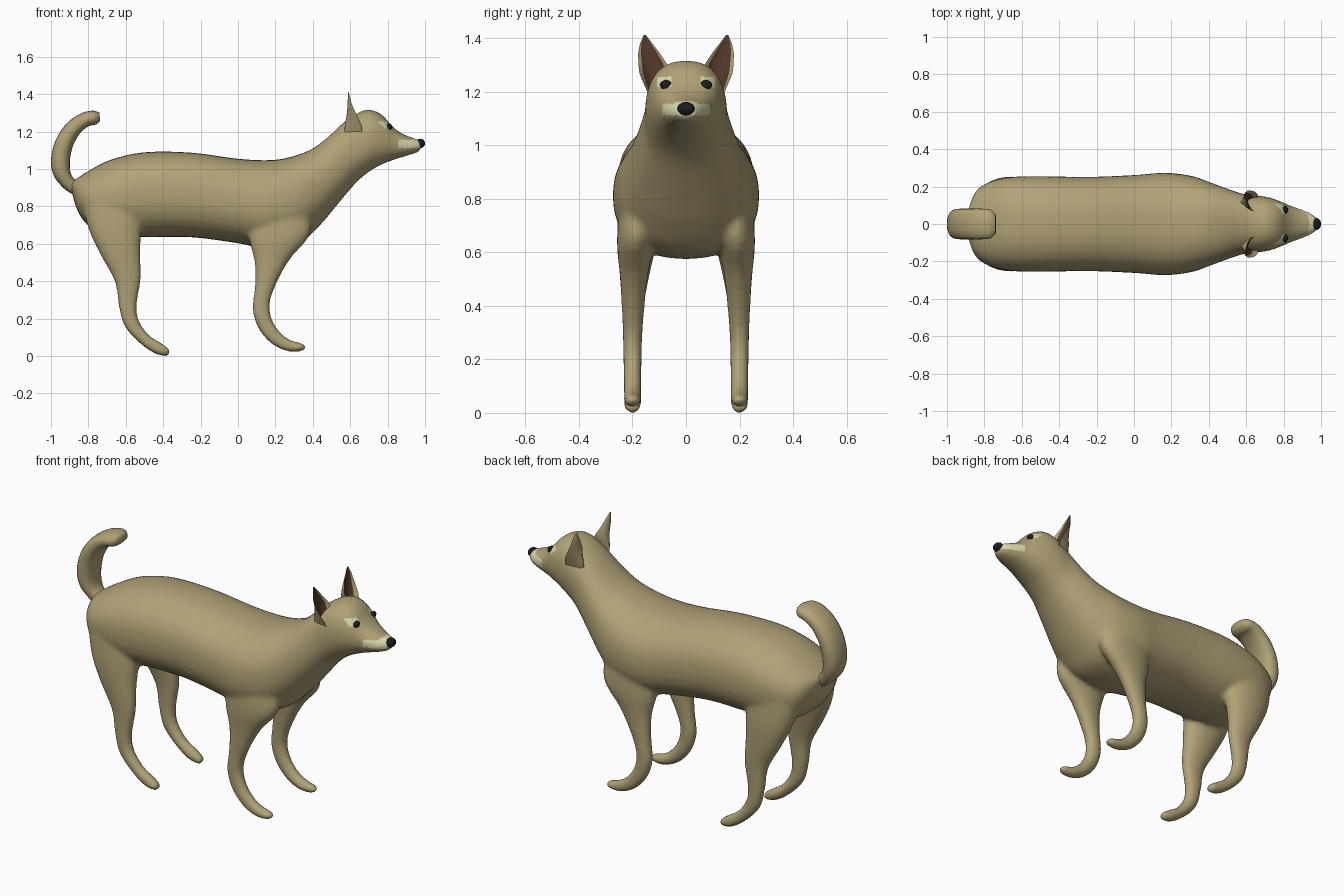
import bpy, bmesh, math
from mathutils import Vector
from mathutils.bvhtree import BVHTree


def mat(name, rgb):
    m = bpy.data.materials.new(name)
    m.diffuse_color = (*rgb, 1)
    return m


TAN = mat("tan_fur", (0.44, 0.36, 0.185))
CREAM = mat("cream_fur", (0.70, 0.70, 0.43))
BROWN = mat("inner_ear_brown", (0.085, 0.04, 0.022))
BLACK = mat("black", (0.012, 0.012, 0.014))


def add_object(name, mesh, mats):
    ob = bpy.data.objects.new(name, mesh)
    bpy.context.collection.objects.link(ob)
    if not mesh.materials:
        for m in mats:
            mesh.materials.append(m)
    return ob


def smooth_stations(st, k=4):
    """Catmull-Rom resampling of the stations."""
    out = []
    for i in range(len(st) - 1):
        p = [st[max(i - 1, 0)], st[i], st[i + 1], st[min(i + 2, len(st) - 1)]]
        for j in range(k):
            t = j / k
            out.append([0.5 * (2 * b + (c - a) * t + (2 * a - 5 * b + 4 * c - d) * t * t
                               + (3 * b - a - 3 * c + d) * t ** 3) for a, b, c, d in zip(*p)])
    return out + [list(st[-1])]


def loft(bm, stations, side=1, n=32, e=2.3):
    """Station: (ax, az, bx, bz, y centre, half width); a and b are opposite outline points."""
    rings = []
    for ax, az, bx, bz, yc, hw in smooth_stations(stations):
        mid = Vector(((ax + bx) / 2, yc * side, (az + bz) / 2))
        u = Vector(((ax - bx) / 2, 0, (az - bz) / 2))
        ring = []
        for i in range(n):
            c, s = math.cos(2 * math.pi * i / n), math.sin(2 * math.pi * i / n)
            c = math.copysign(abs(c) ** (2 / e), c)
            s = math.copysign(abs(s) ** (2 / e), s)
            ring.append(bm.verts.new(mid + u * c + Vector((0, hw * s, 0))))
        rings.append(ring)
    faces = [bm.faces.new((r[i], r[(i + 1) % n], q[(i + 1) % n], q[i]))
             for r, q in zip(rings, rings[1:]) for i in range(n)]
    faces += [bm.faces.new(rings[0]), bm.faces.new(rings[-1])]
    bmesh.ops.recalc_face_normals(bm, faces=faces)


def finish(bm, name):
    me = bpy.data.meshes.new(name)
    bm.to_mesh(me)
    bm.free()
    me.shade_smooth()
    return me


# Trunk, neck and head: top point, bottom point, y, half width
trunk = [
    (-0.89, 0.93, -0.885, 0.86, 0, 0.07), (-0.855, 0.955, -0.85, 0.76, 0, 0.165),
    (-0.79, 0.995, -0.78, 0.68, 0, 0.22), (-0.68, 1.05, -0.66, 0.64, 0, 0.25),
    (-0.50, 1.09, -0.50, 0.635, 0, 0.256), (-0.25, 1.088, -0.25, 0.635, 0, 0.252),
    (0.0, 1.055, 0.0, 0.603, 0, 0.262), (0.18, 1.048, 0.15, 0.575, 0, 0.274),
    (0.30, 1.07, 0.32, 0.60, 0, 0.257), (0.40, 1.11, 0.43, 0.69, 0, 0.22),
    (0.48, 1.17, 0.54, 0.82, 0, 0.185), (0.56, 1.245, 0.63, 0.925, 0, 0.158),
    (0.63, 1.295, 0.70, 0.985, 0, 0.152), (0.70, 1.318, 0.76, 1.02, 0, 0.14),
    (0.77, 1.29, 0.815, 1.043, 0, 0.117), (0.825, 1.228, 0.86, 1.058, 0, 0.095),
    (0.88, 1.188, 0.91, 1.073, 0, 0.078), (0.95, 1.162, 0.957, 1.088, 0, 0.052),
    (0.98, 1.15, 0.98, 1.105, 0, 0.03)]

# Legs: front point, back point, y, half width
front_leg = [
    (0.38, 0.80, 0.04, 0.80, 0.165, 0.085), (0.385, 0.65, 0.06, 0.62, 0.188, 0.07),
    (0.28, 0.52, 0.088, 0.50, 0.195, 0.052), (0.207, 0.39, 0.09, 0.38, 0.198, 0.042),
    (0.17, 0.28, 0.078, 0.25, 0.20, 0.036), (0.185, 0.19, 0.107, 0.15, 0.20, 0.034),
    (0.235, 0.118, 0.175, 0.068, 0.20, 0.033), (0.29, 0.083, 0.26, 0.026, 0.20, 0.033),
    (0.345, 0.068, 0.335, 0.024, 0.20, 0.028), (0.362, 0.056, 0.36, 0.036, 0.20, 0.014)]
hind_leg = [
    (-0.50, 0.85, -0.84, 0.85, 0.15, 0.09), (-0.515, 0.68, -0.80, 0.68, 0.175, 0.078),
    (-0.522, 0.55, -0.735, 0.54, 0.19, 0.06), (-0.518, 0.42, -0.66, 0.40, 0.198, 0.042),
    (-0.54, 0.28, -0.638, 0.27, 0.20, 0.036), (-0.53, 0.19, -0.608, 0.16, 0.20, 0.034),
    (-0.475, 0.112, -0.525, 0.068, 0.20, 0.033), (-0.415, 0.073, -0.445, 0.012, 0.20, 0.033),
    (-0.375, 0.045, -0.387, -0.001, 0.20, 0.028), (-0.362, 0.027, -0.366, 0.006, 0.20, 0.014)]

bm = bmesh.new()
loft(bm, trunk)
for side in (1, -1):
    loft(bm, front_leg, side, 24, 2.1)
    loft(bm, hind_leg, side, 24, 2.1)
raw = add_object("body_raw", finish(bm, "body_raw"), [TAN])

# Fuse trunk and legs into one skin
rm = raw.modifiers.new("fuse", 'REMESH')
rm.mode, rm.voxel_size = 'VOXEL', 0.012
sm = raw.modifiers.new("soften", 'SMOOTH')
sm.factor, sm.iterations = 0.5, 8
dg = bpy.context.evaluated_depsgraph_get()
skin = bpy.data.meshes.new_from_object(raw.evaluated_get(dg))
bpy.data.objects.remove(raw)
skin.materials.clear()
skin.shade_smooth()
body = add_object("body", skin, [TAN, CREAM])

# Cream fur on the muzzle and above the eyes
for p in skin.polygons:
    x, y, z = p.center
    y = abs(y)
    muzzle = x > 0.855 and 1.115 < z < 1.165 and (x > 0.93 or (y > 0.035 and z < 1.152))
    brow = x > 0.74 and 0.05 < y < 0.108 and 1.222 < z < 1.258
    p.material_index = 1 if muzzle or brow else 0

# Tail: outer point, inner point, y, half width
tail = [
    (-0.885, 0.865, -0.84, 0.93, 0, 0.045), (-0.935, 0.90, -0.875, 0.945, 0, 0.055),
    (-0.985, 0.965, -0.897, 0.99, 0, 0.07), (-1.0, 1.05, -0.897, 1.06, 0, 0.078),
    (-0.975, 1.155, -0.88, 1.13, 0, 0.082), (-0.915, 1.245, -0.845, 1.19, 0, 0.082),
    (-0.84, 1.297, -0.80, 1.228, 0, 0.082), (-0.775, 1.312, -0.76, 1.238, 0, 0.076),
    (-0.74, 1.30, -0.738, 1.255, 0, 0.05)]
bm = bmesh.new()
loft(bm, tail, n=24, e=2.4)
add_object("tail", finish(bm, "tail"), [TAN])

# Ears: z, inner y, outer y, rim x, back x
ear = [
    (1.19, 0.09, 0.14, 0.665, 0.568), (1.235, 0.08, 0.16, 0.66, 0.572),
    (1.27, 0.07, 0.174, 0.645, 0.578), (1.305, 0.072, 0.178, 0.627, 0.583),
    (1.345, 0.098, 0.179, 0.609, 0.586), (1.38, 0.125, 0.172, 0.600, 0.587),
    (1.412, 0.150, 0.158, 0.591, 0.588)]
COLS = 8
for side, label in ((1, "left"), (-1, "right")):
    bm = bmesh.new()
    rows = []
    for z, yi, yo, xr, xb in ear:
        ring = []
        for k in range(2 * COLS):
            back = k > COLS
            t = (2 * COLS - k if back else k) / COLS
            bulge = math.sin(math.pi * t) ** 0.7 if 0 < t < 1 else 0
            x = xr - (xr - xb) * bulge * (1.0 if back else 0.6)
            ring.append(bm.verts.new((x, side * (yi + (yo - yi) * t), z)))
        rows.append(ring)
    for j, (r, q) in enumerate(zip(rows, rows[1:])):
        for k in range(2 * COLS):
            f = bm.faces.new((r[k], r[(k + 1) % (2 * COLS)], q[(k + 1) % (2 * COLS)], q[k]))
            f.material_index = 1 if 1 <= k < COLS - 1 else 0
    bm.faces.new(rows[0])
    bm.faces.new(rows[-1])
    bmesh.ops.recalc_face_normals(bm, faces=bm.faces)
    me = finish(bm, label + "_ear")
    me.set_sharp_from_angle(angle=math.radians(40))
    add_object(label + "_ear", me, [TAN, BROWN])


def ball(name, loc, size):
    bm = bmesh.new()
    bmesh.ops.create_uvsphere(bm, u_segments=20, v_segments=12, radius=1)
    bmesh.ops.scale(bm, vec=size, verts=bm.verts)
    bmesh.ops.translate(bm, vec=loc, verts=bm.verts)
    add_object(name, finish(bm, name), [BLACK])


# Eyes set on the face surface, and the nose
tree = BVHTree.FromPolygons([v.co for v in skin.vertices], [p.vertices for p in skin.polygons])
for side, label in ((1, "left"), (-1, "right")):
    hit = tree.ray_cast(Vector((2, side * 0.075, 1.226)), Vector((-1, 0, 0)))[0]
    ball(label + "_eye", hit or Vector((0.8, side * 0.075, 1.226)), (0.014, 0.022, 0.018))
ball("nose", (0.975, 0, 1.137), (0.025, 0.032, 0.025))
